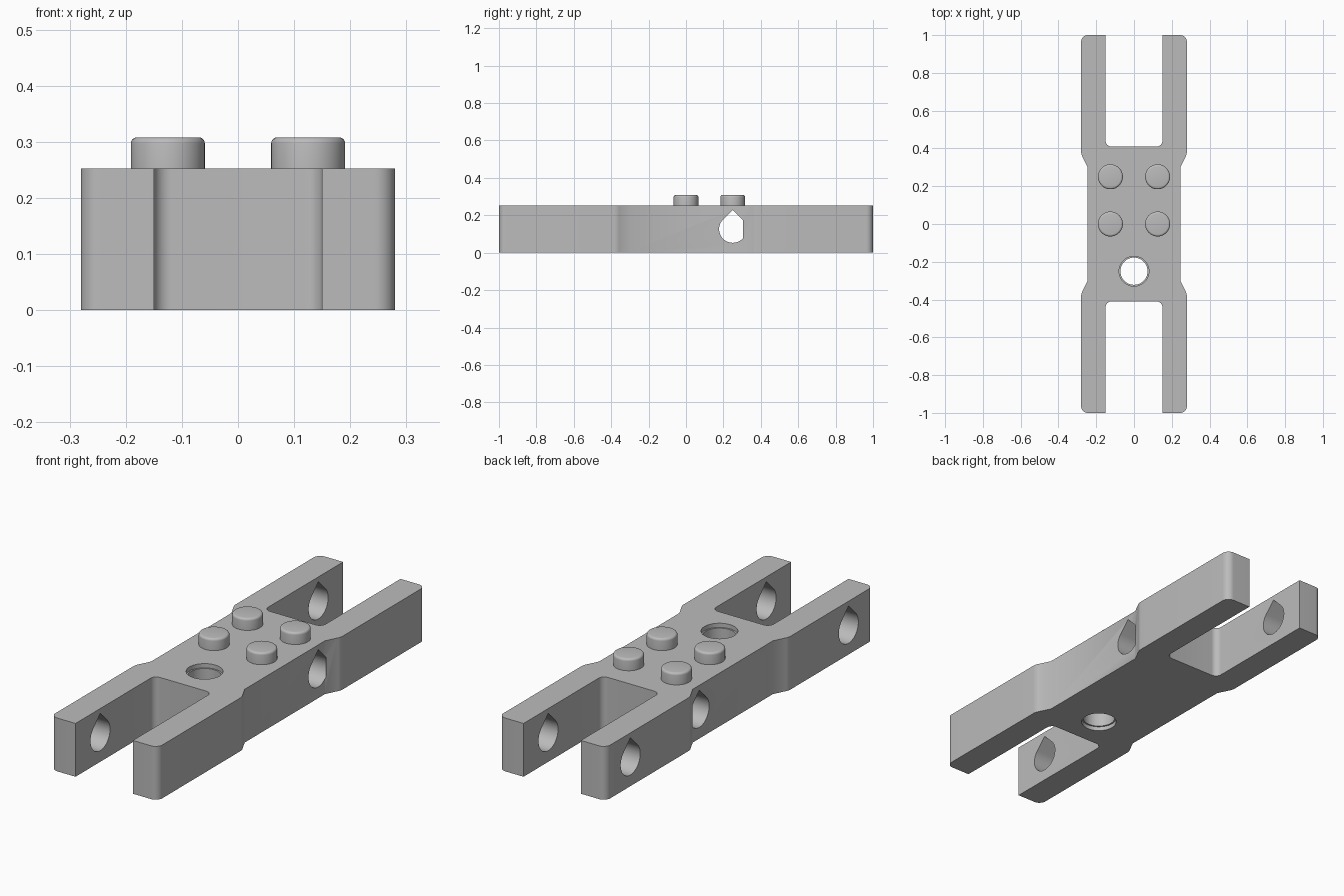
import bpy, bmesh, math
from mathutils import Vector

cube = bpy.data.objects.get("Cube")
if cube:
    bpy.data.objects.remove(cube, do_unlink=True)

HEIGHT = 0.252
grey = bpy.data.materials.new("light grey plastic")
grey.use_nodes = True
colour = (0.5, 0.5, 0.5, 1)
grey.diffuse_color = colour
grey.node_tree.nodes["Principled BSDF"].inputs["Base Color"].default_value = colour


def prism(name, points, offset):
    """Solid made by extruding a closed 3D outline along offset."""
    bm = bmesh.new()
    face = bm.faces.new([bm.verts.new(p) for p in points])
    top = bmesh.ops.extrude_face_region(bm, geom=[face])["geom"]
    bmesh.ops.translate(bm, vec=offset, verts=[v for v in top if isinstance(v, bmesh.types.BMVert)])
    bmesh.ops.recalc_face_normals(bm, faces=bm.faces)
    mesh = bpy.data.meshes.new(name)
    bm.to_mesh(mesh)
    bm.free()
    obj = bpy.data.objects.new(name, mesh)
    bpy.context.collection.objects.link(obj)
    mesh.materials.append(grey)
    return obj


def round_corners(corners, steps=8):
    """Replace each (x, y, radius) corner by a tangent arc."""
    result = []
    for i, (x, y, r) in enumerate(corners):
        p = Vector((x, y))
        if r == 0:
            result.append(p)
            continue
        a = (Vector(corners[i - 1][:2]) - p).normalized()
        b = (Vector(corners[(i + 1) % len(corners)][:2]) - p).normalized()
        half = a.angle(b) / 2
        centre = p + (a + b).normalized() * r / math.sin(half)
        start = p + a * r / math.tan(half) - centre
        end = p + b * r / math.tan(half) - centre
        for k in range(steps + 1):
            t = k / steps
            result.append(centre + (start * (1 - t) + end * t).normalized() * r)
    return result


def circle(radius, y, z):
    return [(radius * math.cos(a), y + radius * math.sin(a), z)
            for a in (math.tau * k / 48 for k in range(48))]


def teardrop(y, x0, x1, radius=0.073):
    """Sideways hole cutter with a pointed roof."""
    z = 0.126
    pts = [(x0, y, z + radius * math.sqrt(2))]
    for k in range(37):
        a = math.radians(135 + 270 * k / 36)
        pts.append((x0, y + radius * math.cos(a), z + radius * math.sin(a)))
    return prism("hole_cutter", pts, (x1 - x0, 0, 0))


def select_only(obj):
    bpy.ops.object.select_all(action='DESELECT')
    obj.select_set(True)
    bpy.context.view_layer.objects.active = obj


def cut(obj, cutter):
    select_only(obj)
    mod = obj.modifiers.new("hole", 'BOOLEAN')
    mod.operation = 'DIFFERENCE'
    mod.solver = 'EXACT'
    mod.object = cutter
    bpy.ops.object.modifier_apply(modifier=mod.name)
    bpy.data.objects.remove(cutter, do_unlink=True)


# Forked beam outline: one quarter, mirrored twice
quarter = [(0.245, 0.3, 0), (0.28, 0.37, 0.06), (0.28, 1, 0.035), (0.15, 1, 0), (0.15, 0.41, 0.03)]
back = quarter + [(-x, y, r) for x, y, r in reversed(quarter)]
outline = back + [(-x, -y, r) for x, y, r in back]
beam = prism("forked_beam", [(p.x, p.y, 0) for p in round_corners(outline)], (0, 0, HEIGHT))

# Cross hole through the waist, stopping at the flared arms
cut(beam, teardrop(0.25, -0.247, 0.247))
# Fork holes: open on the right arms, blind in the left arms
for side in (-1, 1):
    cut(beam, teardrop(side * 0.815, -0.4, 0.25))

# Upright hole with a shallow counterbore at each end
cut(beam, prism("bore_cutter", circle(0.072, -0.25, -0.1), (0, 0, 0.5)))
for z in (-0.1, HEIGHT - 0.02):
    cut(beam, prism("bore_cutter", circle(0.079, -0.25, z), (0, 0, 0.12)))

select_only(beam)
bpy.ops.object.shade_smooth_by_angle(angle=math.radians(30))

# Four round studs with softened rims
for row, y in (("middle", 0), ("back", 0.25)):
    for side, x in (("left", 0.125), ("right", -0.125)):
        stud = prism(f"stud_{row}_{side}", circle(0.066, 0, HEIGHT - 0.002), (0, 0, 0.058))
        stud.location = (x, y, 0)
        bm = bmesh.new()
        bm.from_mesh(stud.data)
        rim = [e for e in bm.edges if all(v.co.z > HEIGHT for v in e.verts)]
        bmesh.ops.bevel(bm, geom=rim, offset=0.011, segments=4, profile=0.5, affect='EDGES')
        bm.to_mesh(stud.data)
        bm.free()
        select_only(stud)
        bpy.ops.object.shade_smooth_by_angle(angle=math.radians(30))
